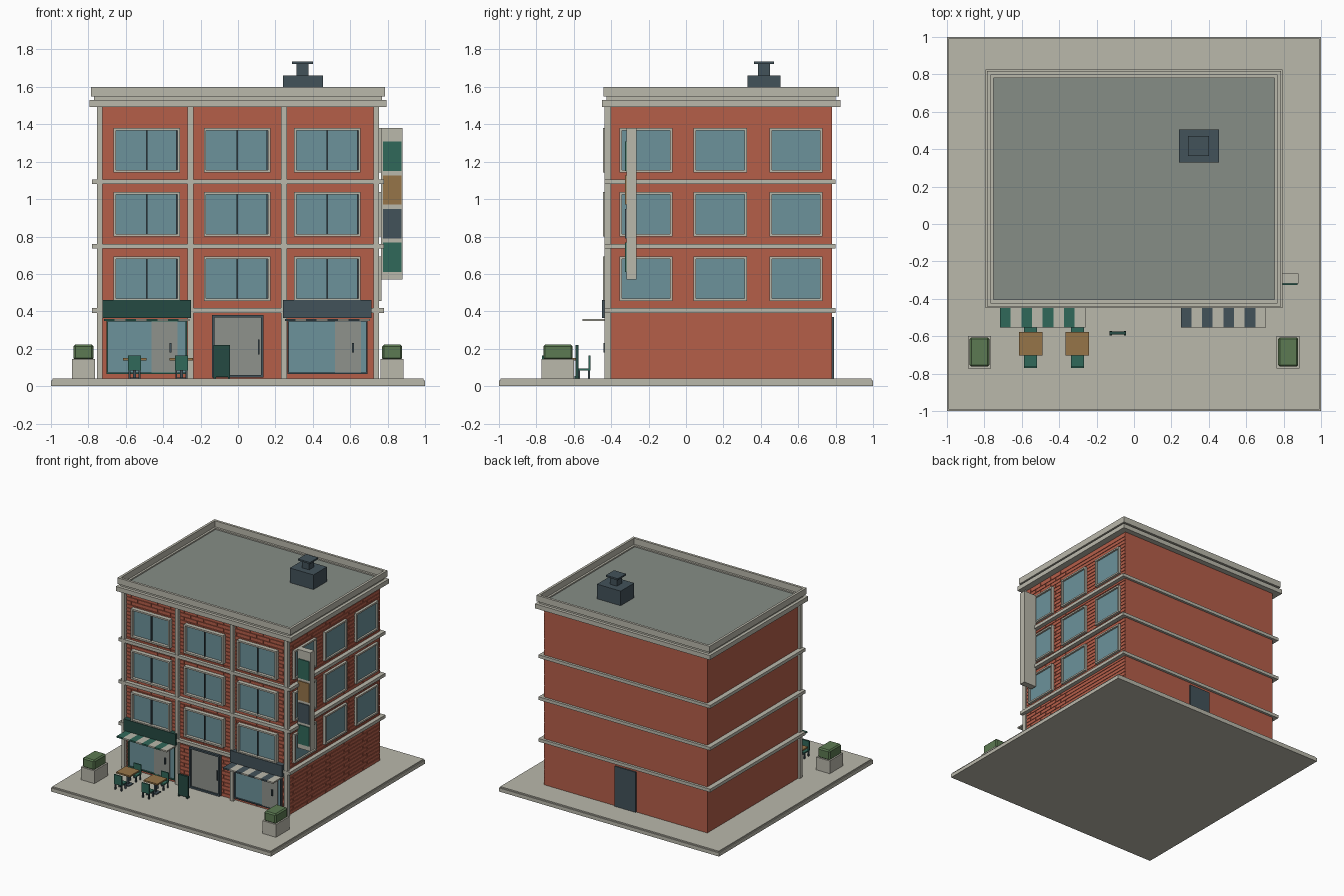
import bpy, bmesh

if bpy.data.objects.get("Cube"):
    bpy.data.objects.remove(bpy.data.objects["Cube"], do_unlink=True)


def material(name, code):
    """Flat material from a display colour converted to linear."""
    rgb = [int(code[i:i + 2], 16) / 255 for i in (0, 2, 4)]
    col = [c / 12.92 if c < 0.04 else ((c + 0.055) / 1.055) ** 2.4 for c in rgb] + [1]
    m = bpy.data.materials.new(name)
    m.use_nodes = True
    m.diffuse_color = col
    m.node_tree.nodes["Principled BSDF"].inputs["Base Color"].default_value = col
    return m


STONE = material("pale stone", "BAB8AB")
BRICK = material("red brick", "B55E49")
GLASS = material("blue glass", "6C929B")
SLATE = material("dark slate", "42525A")
GREEN = material("awning green", "30685A")
DARK = material("deep green", "254A42")
WOOD = material("wood", "967549")
LEAF = material("foliage", "5C7A52")
ROOF = material("roof grey", "868D86")
DOOR = material("door grey", "8F928C")

LEFT, RIGHT, FRONT, BACK = -0.74, 0.74, -0.405, 0.78
GROUND, EAVES = 0.04, 1.5


def build(name, mat, boxes, bevel=0):
    """One object from boxes given as (x0, x1, y0, y1, z0, z1)."""
    bm = bmesh.new()
    for b in boxes:
        v = [bm.verts.new((x, y, z)) for x in b[:2] for y in b[2:4] for z in b[4:]]
        for f in ("0132", "4675", "0451", "2376", "0264", "1573"):
            bm.faces.new([v[int(i)] for i in f])
    bmesh.ops.recalc_face_normals(bm, faces=bm.faces)
    me = bpy.data.meshes.new(name)
    bm.to_mesh(me)
    bm.free()
    me.materials.append(mat)
    ob = bpy.data.objects.new(name, me)
    bpy.context.collection.objects.link(ob)
    if bevel:
        mod = ob.modifiers.new("Bevel", "BEVEL")
        mod.width = bevel
        mod.segments = 1
    return ob


def on_front(u0, u1, d0, d1, z0, z1):
    return (u0, u1, FRONT - d1, FRONT - d0, z0, z1)


def on_right(u0, u1, d0, d1, z0, z1):
    return (RIGHT + d0, RIGHT + d1, u0, u1, z0, z1)


def frame(place, u0, u1, z0, z1, t, depth):
    """Four bars around an opening on a wall."""
    return [place(u0, u0 + t, 0, depth, z0, z1), place(u1 - t, u1, 0, depth, z0, z1),
            place(u0 + t, u1 - t, 0, depth, z0, z0 + t),
            place(u0 + t, u1 - t, 0, depth, z1 - t, z1)]


def ring(x, y0, y1, z0, z1, t):
    """Hollow rectangle lying flat."""
    return [(-x, x, y0, y0 + t, z0, z1), (-x, x, y1 - t, y1, z0, z1),
            (-x, -x + t, y0 + t, y1 - t, z0, z1), (x - t, x, y0 + t, y1 - t, z0, z1)]


# Pavement and main block
build("pavement", STONE, [(-1, 1, -1, 1, 0, 0.03), (-0.993, 0.993, -0.993, 0.993, 0.03, GROUND)])
build("brick_body", BRICK, [(LEFT, RIGHT, FRONT, BACK, GROUND, EAVES)])


# Raised staggered bricks on the street walls
def brickwork(place, start, end):
    pitch, length, joint = 0.03, 0.12, 0.004
    out = []
    for row in range(int((EAVES - GROUND) / pitch)):
        z = GROUND + row * pitch
        u = start - (length / 2 if row % 2 else 0)
        while u < end:
            a, b = max(u, start), min(u + length - joint, end)
            if b - a > joint:
                out.append(place(a, b, 0, 0.006, z + joint, z + pitch))
            u += length
    return out


build("front_bricks", BRICK, brickwork(on_front, LEFT, RIGHT))
build("right_bricks", BRICK, brickwork(on_right, FRONT, BACK))

# Stone pilasters, floor bands, cornice
build("pilasters", STONE, [on_front(x - 0.015, x + 0.015, -0.005, 0.03, GROUND, EAVES)
                           for x in (-0.74, -0.254, 0.246, 0.74)])
build("floor_bands", STONE, [(-0.78, 0.78, -0.437, 0.8, z - 0.013, z + 0.013)
                             for z in (0.405, 0.748, 1.093)])
build("cornice", STONE, [(-0.795, 0.795, -0.45, 0.825, 1.493, 1.53)])
build("cornice_neck", STONE, ring(0.77, -0.425, 0.8, 1.53, 1.55, 0.02))
build("parapet", STONE, ring(0.787, -0.442, 0.817, 1.55, 1.6, 0.02))
build("roof", ROOF, [(-0.767, 0.767, -0.422, 0.797, 1.52, 1.54)])

# Rooftop vent
build("vent_base", SLATE, [(0.24, 0.455, 0.33, 0.505, 1.54, 1.66)])
build("vent_stack", SLATE, [(0.313, 0.377, 0.385, 0.45, 1.66, 1.725)])
build("vent_cap", SLATE, [(0.29, 0.4, 0.363, 0.47, 1.722, 1.735)])

# Upper windows
frames, panes, bars = [], [], []
for z in (0.456, 0.8, 1.143):
    top = z + 0.237
    for x in (-0.488, -0.005, 0.478):
        frames += frame(on_front, x - 0.178, x + 0.178, z, top, 0.013, 0.04)
        panes.append(on_front(x - 0.168, x + 0.168, 0, 0.015, z + 0.01, top - 0.01))
        for u in (x, x + 0.161):
            bars.append(on_front(u - 0.004, u + 0.004, 0.01, 0.026, z + 0.013, top - 0.013))
    for y in (-0.214, 0.183, 0.588):
        frames += frame(on_right, y - 0.142, y + 0.142, z, top, 0.013, 0.027)
        panes.append(on_right(y - 0.132, y + 0.132, 0, 0.012, z + 0.01, top - 0.01))
build("window_frames", STONE, frames)
build("window_glass", GLASS, panes)
build("window_mullions", SLATE, bars)

# Two shopfronts: glazing, door, sign board and striped awning
for side, x, door, knob, tint, sign in (("left", 0.478, 0.588, 0.614, SLATE, SLATE),
                                        ("right", -0.488, -0.393, -0.36, GREEN, DARK)):
    build(side + "_shop_frame", tint, frame(on_front, x - 0.214, x + 0.214, 0.065, 0.355, 0.008, 0.025))
    build(side + "_shop_glass", GLASS, [on_front(x - 0.21, x + 0.21, 0, 0.015, 0.07, 0.35)])
    build(side + "_shop_door", DOOR, [on_front(door - 0.069, door + 0.069, 0, 0.023, 0.073, 0.35)])
    build(side + "_shop_handle", SLATE, [on_front(knob - 0.005, knob + 0.005, 0.02, 0.035, 0.18, 0.23)])
    build(side + "_shop_sign", sign, [on_front(x - 0.237, x + 0.237, 0, 0.045, 0.365, 0.46)])
    w = 0.057
    strips = [on_front(x - 4 * w + i * w, x - 3 * w + i * w, 0, 0.148, 0.348, 0.36) for i in range(8)]
    build(side + "_awning_dark_stripes", tint, strips[::2])
    build(side + "_awning_pale_stripes", STONE, strips[1::2])

# Main entrance and rear door
build("entrance_frame", SLATE, frame(on_front, -0.14, 0.136, 0.045, 0.38, 0.014, 0.03))
build("entrance_door", DOOR, [on_front(-0.13, 0.126, 0, 0.018, 0.05, 0.37)])
build("entrance_handle", SLATE, [on_front(0.108, 0.114, 0.015, 0.03, 0.17, 0.25)])
build("rear_door", SLATE, [(-0.095, 0.095, BACK - 0.01, BACK + 0.01, GROUND, 0.37)])

# Hanging side sign with coloured panels
build("blade_sign", STONE, [(0.765, 0.88, -0.317, -0.265, 0.57, 1.38),
                            (RIGHT, 0.77, -0.3, -0.28, 0.64, 0.66),
                            (RIGHT, 0.77, -0.3, -0.28, 1.28, 1.3)])
for i, mat in enumerate((GREEN, SLATE, WOOD, GREEN)):
    z = 0.61 + i * 0.18
    build("blade_sign_panel", mat, [(0.775, 0.873, -0.325, -0.316, z, z + 0.157)])

# Pavement board
build("pavement_board", DARK, [(-0.13, -0.042, -0.592, -0.575, 0.05, 0.22)])
build("pavement_board_feet", DARK, [(x, x + 0.012, -0.595, -0.572, GROUND, 0.055) for x in (-0.13, -0.054)])

# Planters
for x in (-0.826, 0.824):
    build("planter", STONE, [(x - 0.062, x + 0.062, -0.772, -0.598, GROUND, 0.145)])
    build("planter_shrub", LEAF, [(x - 0.054, x + 0.054, -0.763, -0.606, 0.14, 0.222)], bevel=0.01)

# Cafe tables, each with two facing chairs
for x in (-0.553, -0.303):
    y = -0.64
    build("table_top", WOOD, [(x - 0.063, x + 0.063, y - 0.063, y + 0.063, 0.138, 0.15)])
    build("table_post", SLATE, [(x - 0.008, x + 0.008, y - 0.008, y + 0.008, GROUND, 0.14),
                                (x - 0.03, x + 0.03, y - 0.03, y + 0.03, GROUND, 0.047)])
    for s in (-1, 1):
        def span(a, b):
            return tuple(sorted((y + s * a, y + s * b)))
        h = 0.035
        build("chair_seat", GREEN, [(x - h, x + h, *span(0.06, 0.13), 0.085, 0.095)])
        build("chair_back", GREEN, [(x - h, x + h, *span(0.12, 0.13), 0.09, 0.163)])
        build("chair_legs", SLATE, [(u - 0.005, u + 0.005, *span(a, a + 0.01), GROUND, 0.087)
                                    for u in (x - 0.027, x + 0.027) for a in (0.063, 0.117)])
